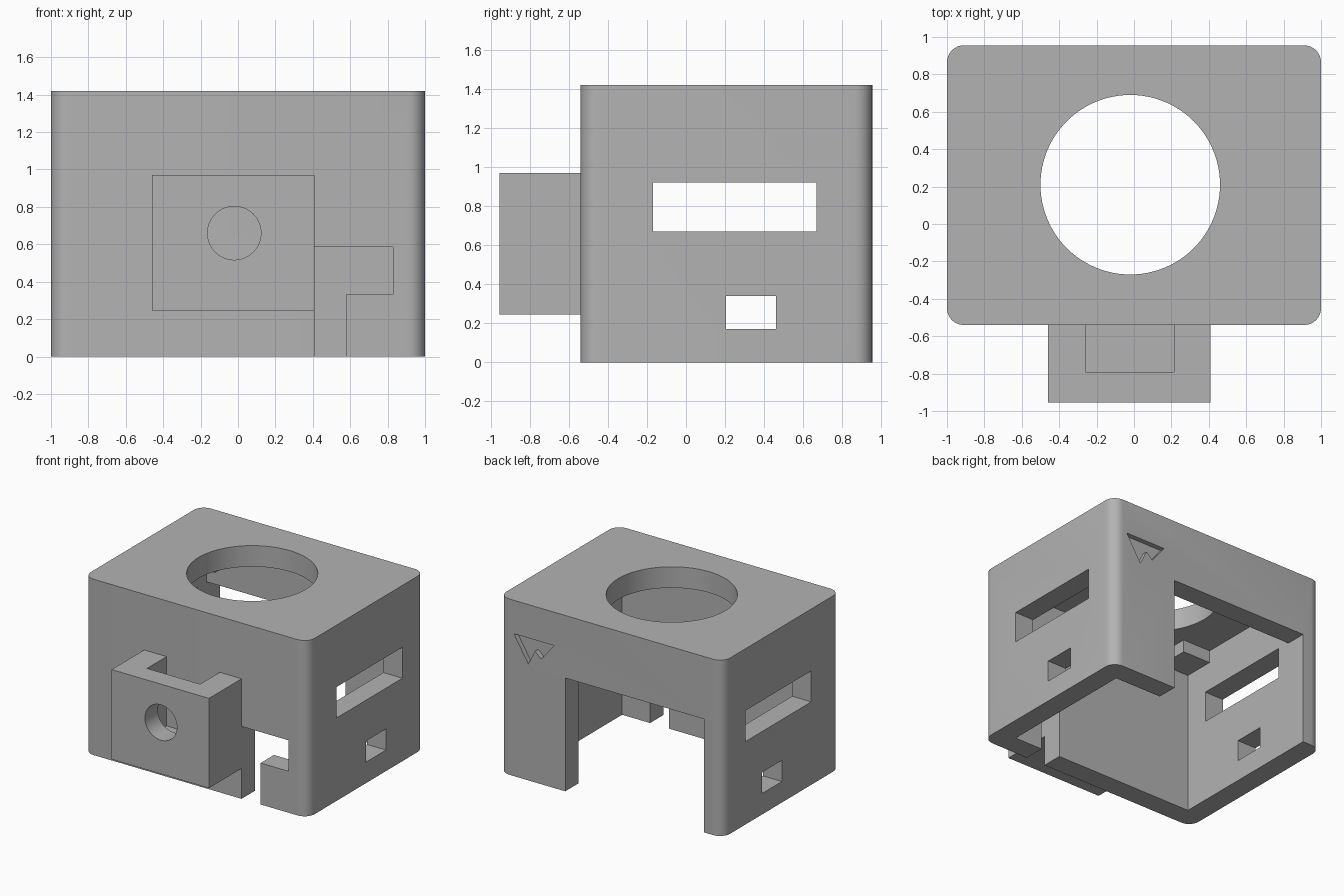
import bpy, bmesh
from mathutils import Matrix

if "Cube" in bpy.data.objects:
    bpy.data.objects.remove(bpy.data.objects["Cube"], do_unlink=True)

grey = bpy.data.materials.new("plain grey")
grey.use_nodes = True
COLOUR = (0.45, 0.45, 0.45, 1)
grey.diffuse_color = COLOUR
grey.node_tree.nodes["Principled BSDF"].inputs["Base Color"].default_value = COLOUR

WALL = 0.17
X, Y0, Y1, TOP = 1.0, -0.54, 0.955, 1.42          # outer housing
IX, IY0, IY1, ITOP = X - WALL, Y0 + WALL, Y1 - WALL, TOP - WALL  # cavity


def finish(name, bm):
    bmesh.ops.recalc_face_normals(bm, faces=bm.faces)
    mesh = bpy.data.meshes.new(name)
    bm.to_mesh(mesh)
    bm.free()
    mesh.materials.append(grey)
    obj = bpy.data.objects.new(name, mesh)
    bpy.context.collection.objects.link(obj)
    return obj


def box(name, x, y, z, round_z=0):
    bm = bmesh.new()
    bmesh.ops.create_cube(bm, size=1)
    for v in bm.verts:
        v.co = [r[0] if c < 0 else r[1] for c, r in zip(v.co, (x, y, z))]
    if round_z:
        edges = [e for e in bm.edges
                 if abs(e.verts[0].co.z - e.verts[1].co.z) > 0.1]
        bmesh.ops.bevel(bm, geom=edges, offset=round_z, segments=8,
                        profile=0.5, affect='EDGES')
    return finish(name, bm)


def cylinder(name, centre, radius, depth, axis='Z'):
    bm = bmesh.new()
    m = Matrix.Translation(centre)
    if axis == 'Y':
        m = m @ Matrix.Rotation(1.5707963, 4, 'X')
    bmesh.ops.create_cone(bm, cap_ends=True, segments=96, radius1=radius,
                          radius2=radius, depth=depth, matrix=m)
    return finish(name, bm)


def prism(name, outline, y0, y1):
    """Extrude an xz outline along y."""
    bm = bmesh.new()
    face = bm.faces.new([bm.verts.new((x, y0, z)) for x, z in outline])
    new = bmesh.ops.extrude_face_region(bm, geom=[face])["geom"]
    bmesh.ops.translate(bm, vec=(0, y1 - y0, 0),
                        verts=[g for g in new if isinstance(g, bmesh.types.BMVert)])
    return finish(name, bm)


def cut(target, *cutters):
    bpy.context.view_layer.objects.active = target
    for c in cutters:
        mod = target.modifiers.new("cut", 'BOOLEAN')
        mod.operation, mod.solver, mod.object = 'DIFFERENCE', 'EXACT', c
        bpy.ops.object.modifier_apply(modifier=mod.name)
        bpy.data.objects.remove(c, do_unlink=True)


def smooth(obj):
    bpy.ops.object.select_all(action='DESELECT')
    obj.select_set(True)
    bpy.context.view_layer.objects.active = obj
    bpy.ops.object.shade_smooth_by_angle(angle=0.5)


# Hollow housing, open underneath
housing = box("housing", (-X, X), (Y0, Y1), (0, TOP), round_z=0.09)
cut(housing,
    box("cavity", (-IX, IX), (IY0, IY1), (-0.2, ITOP)),
    cylinder("top_hole", (-0.02, 0.21, TOP), 0.48, 0.8),
    # slots running through both side walls
    box("long_slot", (-1.2, 1.2), (-0.17, 0.67), (0.67, 0.92)),
    box("small_slot", (-1.2, 1.2), (0.205, 0.46), (0.17, 0.34)),
    # doorway in the back wall
    box("back_doorway", (-IX, 0.41), (0.7, 1.2), (-0.2, 0.915)),
    # L-shaped opening in the front wall
    prism("front_opening", [(0.41, -0.2), (0.58, -0.2), (0.58, 0.335),
                            (IX, 0.335), (IX, 0.585), (0.41, 0.585)], -0.7, -0.3),
    # shallow notched triangle engraved in the back
    prism("engraving", [(0.87, 1.15), (0.51, 1.15), (0.625, 1.01),
                        (0.68, 1.06), (0.74, 0.94)], Y1 - 0.04, 1.1))
smooth(housing)

# Front bracket with a pocket open at the top and a round hole
bracket = box("front_bracket", (-0.46, 0.41), (-0.955, Y0), (0.245, 0.97))
cut(bracket,
    box("pocket", (-0.26, 0.215), (-0.79, -0.4), (0.41, 1.2)),
    cylinder("bracket_hole", (-0.02, -0.9, 0.66), 0.143, 0.3, 'Y'))
smooth(bracket)

# Small pads under the ceiling in the four inner corners
PAD, SINK = 0.25, 0.04
for side, x in (("right", (-IX - SINK, PAD - IX)), ("left", (IX - PAD, IX + SINK))):
    for end, y in (("front", (IY0 - SINK, IY0 + PAD)), ("back", (IY1 - PAD, IY1 + SINK))):
        box(f"corner_pad_{end}_{side}", x, y, (ITOP - 0.1, ITOP + SINK))
